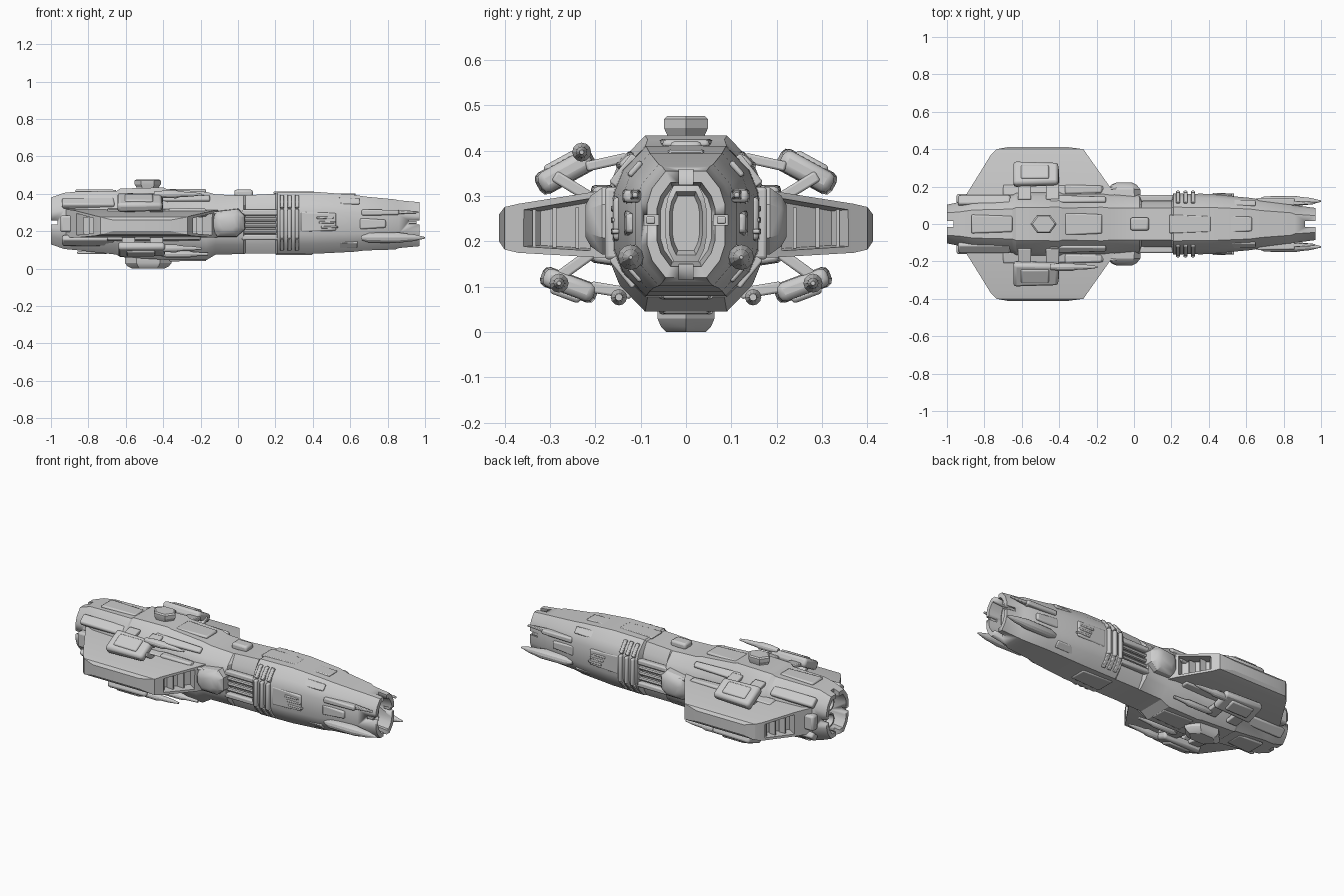
import bpy, bmesh, math
from mathutils import Vector, Matrix

if "Cube" in bpy.data.objects:
    bpy.data.objects.remove(bpy.data.objects["Cube"])


def finish(name, bm, bevel=0.0):
    bmesh.ops.recalc_face_normals(bm, faces=bm.faces)
    me = bpy.data.meshes.new(name)
    bm.to_mesh(me)
    bm.free()
    ob = bpy.data.objects.new(name, me)
    bpy.context.collection.objects.link(ob)
    if bevel:
        m = ob.modifiers.new("bevel", "BEVEL")
        m.width, m.segments, m.limit_method = bevel, 2, "ANGLE"
    bpy.ops.object.select_all(action="DESELECT")
    bpy.context.view_layer.objects.active = ob
    ob.select_set(True)
    bpy.ops.object.shade_smooth_by_angle(angle=math.radians(28))
    return ob


def loft(name, rings, bevel=0.0):
    bm = bmesh.new()
    vs = [[bm.verts.new(p) for p in r] for r in rings]
    n = len(rings[0])
    for a, b in zip(vs, vs[1:]):
        for i in range(n):
            bm.faces.new((a[i], a[(i + 1) % n], b[(i + 1) % n], b[i]))
    bm.faces.new(vs[0][::-1])
    bm.faces.new(vs[-1])
    return finish(name, bm, bevel)


def hull_ring(x, w, tw, zb, zt):
    c, h = (zb + zt) / 2, (zt - zb) / 2
    q = [(w, .38), (w * .72 + tw * .28, .68), (tw, 1)]
    q += [(-y, z) for y, z in q[::-1]]
    q += [(-y, -z) for y, z in q]
    return [(x, y, c + z * h) for y, z in q]


def box(name, loc, size, tilt=0.0, bevel=0.008, taper=1.0):
    """Box whose +x end is scaled by taper, rolled about x."""
    bm = bmesh.new()
    bmesh.ops.create_cube(bm, size=1)
    for v in bm.verts:
        k = taper if v.co.x > 0 else 1
        v.co = Vector((v.co.x * size[0], v.co.y * size[1] * k, v.co.z * size[2] * k))
    bm.transform(Matrix.Translation(loc) @ Matrix.Rotation(tilt, 4, "X"))
    return finish(name, bm, bevel)


def spindle(name, y, z, prof, n=12):
    """Turned part along x from (x, radius) pairs."""
    return loft(name, [[(x, y + r * math.cos(2 * math.pi * i / n), z + r * math.sin(2 * math.pi * i / n))
                        for i in range(n)] for x, r in prof])


def beam(name, a, b, x0, x1, t):
    """Strut running between two (y, z) points over an x range."""
    a, b = Vector(a), Vector(b)
    d = (b - a).normalized()
    n = Vector((-d.y, d.x)) * t / 2
    q = [a + n, b + n, b - n, a - n]
    return loft(name, [[(x, p.x, p.y) for p in q] for x in (x0, x1)], 0.005)


def cut(ob, loc, size):
    c = box("cutter", loc, size, bevel=0)
    m = ob.modifiers.new("cut", "BOOLEAN")
    m.object, m.operation, m.solver = c, "DIFFERENCE", "EXACT"
    bpy.context.view_layer.objects.active = ob
    bpy.ops.object.modifier_apply(modifier=m.name)
    bpy.data.objects.remove(c)


# Main hull: chamfered sections with hollow engine and hollow nose
hull = loft("hull", [hull_ring(*r) for r in [
    (-.88, .072, .045, .17, .34), (-1, .082, .05, .155, .355), (-1, .103, .06, .13, .38), (-.93, .118, .065, .105, .405),
    (-.86, .145, .075, .098, .412), (-.65, .158, .08, .075, .415), (-.63, .168, .088, .062, .428),
    (-.4, .172, .09, .048, .434), (-.38, .165, .085, .045, .425), (-.17, .168, .09, .045, .41), (-.12, .162, .085, .075, .397),
    (.03, .158, .085, .078, .39), (.04, .125, .085, .08, .392), (.2, .125, .085, .08, .4), (.21, .163, .09, .078, .408),
    (.42, .158, .088, .08, .41), (.62, .14, .08, .09, .395), (.68, .13, .072, .097, .385), (.84, .112, .06, .102, .37),
    (.86, .1, .052, .11, .365), (.97, .086, .045, .12, .355), (.97, .064, .034, .145, .33), (.86, .056, .03, .155, .32)]])

# Notches that split the nose and tail rims into petals
for x, d in ((.97, .11), (-1, .07)):
    cut(hull, (x, 0, .247), (d, .4, .022))
    cut(hull, (x, 0, .24), (d, .03, .5))

loft("nose_core", [hull_ring(x, w, w * .6, .24 - h, .24 + h) for x, w, h in
                   ((.85, .045, .085), (.9, .045, .085), (.905, .036, .07), (.88, .03, .06))])
for z in (.205, .3):
    spindle("engine_nozzle", 0, z, [(-.87, .03), (-.95, .042), (-.95, .034), (-.9, .02)], 16)

# Top and bottom armour, turrets and sensor blister
for x, l, w, z, h in ((-.76, .22, .1, .413, .02), (-.27, .2, .12, .415, .022), (.3, .22, .1, .406, .012), (.55, .16, .09, .396, .014)):
    box("dorsal_plate", (x, 0, z), (l, w, h), taper=.85)
for x, l, z in ((-.78, .16, .085), (-.27, .2, .047), (.3, .2, .08)):
    box("ventral_plate", (x, 0, z), (l, .12, .016), taper=.85)
hexa = [(math.cos(i * math.pi / 3), math.sin(i * math.pi / 3)) for i in range(6)]
loft("dorsal_turret", [[(-.483 + a * r, b * r * .8, z) for a, b in hexa]
                       for z, r in ((.41, .06), (.435, .06), (.45, .07), (.47, .07), (.477, .06))])
loft("ventral_turret", [[(-.48 + a * r, b * r * .58, z) for a, b in hexa]
                        for z, r in ((.06, .125), (.03, .125), (.012, .11), (0, .085))])
box("sensor_blister", (.03, .0, .402), (.1, .07, .04), bevel=.012)

for s in (-1, 1):
    # Wing: lofted along y, front and rear mouths recessed
    st = [(.12, -.92, -.09, .165, .318), (.2, -.87, -.13, .165, .31), (.37, -.765, -.25, .175, .283),
          (.4, -.735, -.27, .182, .276), (.412, -.67, -.36, .2, .26)]
    bm = bmesh.new()
    vs = [[bm.verts.new((x, s * y, z)) for x, z in ((r, b), (f, b), (f, t), (r, t))] for y, r, f, b, t in st]
    mouths = []
    for k, (a, b) in enumerate(zip(vs, vs[1:])):
        for i in range(4):
            f = bm.faces.new((a[i], a[(i + 1) % 4], b[(i + 1) % 4], b[i]))
            if k == 1 and i in (1, 3):
                mouths.append(f)
    bm.faces.new(vs[0])
    bm.faces.new(vs[-1])
    bmesh.ops.recalc_face_normals(bm, faces=bm.faces)
    bmesh.ops.inset_individual(bm, faces=mouths, thickness=.02)
    bmesh.ops.inset_individual(bm, faces=mouths, thickness=.004, depth=-.06)
    finish("wing", bm)
    for y in (.24, .29, .335):
        xf = -.13 - (y - .2) * .7
        box("intake_vane", (xf - .05, s * y, .23), (.04, .008, .09), bevel=0)
        box("exhaust_vane", (-.87 + (y - .2) * .62 + .04, s * y, .23), (.04, .008, .09), bevel=0)
    box("wing_tip_rail", (-.535, s * .4, .228), (.26, .02, .04))
    for z, k in ((.306, 1), (.162, -1)):
        box("wing_root_fairing", (-.45, s * .18, z), (.5, .06, .025), -s * k * .15, taper=.8)

    # Weapon pods carried above and below the wing, with struts
    box("upper_pod", (-.525, s * .266, .354), (.24, .14, .054), -s * .5, .016, .9)
    box("upper_pod_cap", (-.53, s * .277, .376), (.15, .08, .018), -s * .5)
    box("lower_pod", (-.515, s * .258, .104), (.25, .13, .046), s * .36, .014, .9)
    box("lower_pod_cap", (-.52, s * .266, .083), (.15, .07, .018), s * .36)
    for x in (-.62, -.47):
        beam("upper_inner_strut", (s * .13, .385), (s * .22, .365), x, x + .07, .022)
        beam("upper_outer_strut", (s * .2, .29), (s * .29, .345), x, x + .07, .025)
        beam("lower_inner_strut", (s * .12, .085), (s * .21, .1), x, x + .07, .025)
        beam("lower_outer_strut", (s * .2, .18), (s * .29, .115), x, x + .07, .025)
    barrel = [(-.45, .014), (-.4, .02), (-.33, .021), (-.31, .015), (-.25, .012), (-.195, .005)]
    spindle("lower_pod_gun", s * .28, .108, barrel)
    if s < 0:
        spindle("upper_pod_gun", -.23, .397, barrel)
    spindle("belly_gun", s * .148, .077, [(-.42, .008), (-.38, .018), (-.26, .018), (-.24, .012), (-.16, .008)])

    # Flank sponson, shoulder blocks and tail cowls
    loft("flank_sponson", [[(-.05 + a * k * .08, s * y, .245 + b * k * .07) for a, b in
                            ((1, .5), (.6, 1), (-.9, .8), (-1.1, .3), (-1.1, -.4), (-.7, -1), (.5, -1), (1, -.5))]
                           for y, k in ((.13, 1.1), (.185, 1.05), (.21, .8), (.222, .5))])
    box("shoulder_block", (-.27, s * .185, .305), (.2, .05, .04), bevel=.01, taper=.8)
    spindle("shoulder_gun", s * .19, .298, [(-.24, .02), (-.17, .018), (-.16, .01), (-.09, .007)])
    box("upper_shoulder_panel", (-.3, s * .13, .375), (.3, .05, .03), -s * .75, taper=.7)
    box("tail_cowl", (-.8, s * .125, .35), (.28, .06, .035), -s * .7, .01)
    box("tail_lower_cowl", (-.8, s * .125, .15), (.28, .06, .035), s * .7, .01)
    box("tail_side_block", (-.87, s * .135, .24), (.16, .05, .09), bevel=.012)

    # Open waist with piping, then ribbed collars
    for z in (.2, .232, .264):
        spindle("waist_pipe", s * .138, z, [(.02, .012), (.22, .012)], 8)
    box("waist_upper_rail", (.12, s * .138, .3), (.2, .035, .03))
    box("waist_lower_rail", (.12, s * .138, .167), (.2, .035, .03))
    for x in (.235, .275, .315):
        box("collar_rib", (x, s * .162, .24), (.022, .034, .16))
        for k in (-1, 1):
            box("collar_chamfer_rib", (x, s * .137, .245 + k * .112), (.022, .08, .02), -s * k * .9, .004)

    # Forward flank armour with vent fingers
    box("forward_flank_panel", (.43, s * .152, .25), (.19, .02, .11), taper=.85)
    for i, z in enumerate((.222, .247, .272)):
        box("vent_finger", (.49 - .012 * i, s * .155, z), (.09, .022, .014), bevel=.004, taper=.7)
    box("forward_upper_panel", (.5, s * .112, .36), (.3, .05, .016), -s * .85, .005, .8)
    box("forward_lower_panel", (.5, s * .112, .128), (.28, .05, .016), s * .85, .005, .8)

    # Nose guns and upper nose fairings
    spindle("nose_gun", s * .122, .165, [(.66, .012), (.7, .026), (.86, .028), (.9, .022), (.94, .018), (1.0, .004)])
    box("nose_gun_mount", (.77, s * .11, .17), (.16, .045, .045), bevel=.01)
    box("upper_nose_fairing", (.76, s * .118, .3), (.2, .045, .032), taper=.85)
    box("upper_nose_prong", (.9, s * .112, .302), (.13, .024, .022), bevel=.004, taper=.5)
    box("nose_cheek", (.72, s * .122, .24), (.14, .03, .06), taper=.7)
    box("nose_lip", (.93, s * .078, .247), (.05, .02, .016), bevel=.003)
